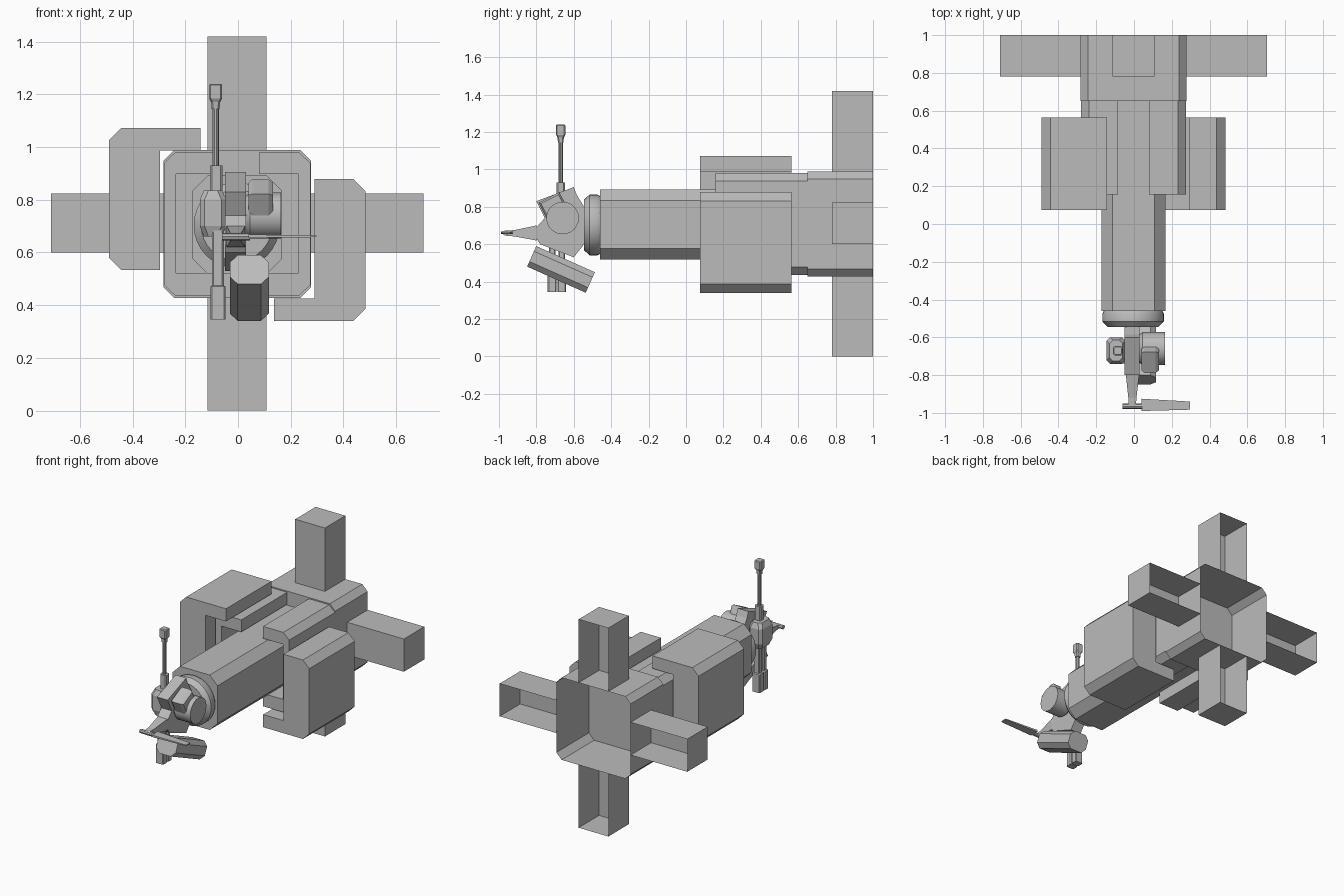
import bpy, bmesh, math
from mathutils import Matrix, Vector

if "Cube" in bpy.data.objects:
    bpy.data.objects.remove(bpy.data.objects["Cube"])

grey = bpy.data.materials.new("hull_grey")
grey.diffuse_color = (0.5, 0.5, 0.5, 1)
grey.use_nodes = True
grey.node_tree.nodes["Principled BSDF"].inputs["Base Color"].default_value = grey.diffuse_color
CX, CZ = -0.003, 0.708


def finish(name, bm, smooth=False):
    bmesh.ops.recalc_face_normals(bm, faces=bm.faces)
    me = bpy.data.meshes.new(name)
    bm.to_mesh(me)
    bm.free()
    me.materials.append(grey)
    ob = bpy.data.objects.new(name, me)
    bpy.context.collection.objects.link(ob)
    if smooth:
        bpy.ops.object.select_all(action='DESELECT')
        bpy.context.view_layer.objects.active = ob
        ob.select_set(True)
        bpy.ops.object.shade_smooth_by_angle(angle=math.radians(35))
    return ob


def place(p, axis, t):
    """Put a 2D profile point into space at distance t along an axis."""
    return {'X': (t, p[0], p[1]), 'Y': (p[0], t, p[1]), 'Z': (p[0], p[1], t)}[axis]


def loft(name, sections, axis, open_end=False, smooth=False):
    """Skin a list of (distance, profile) sections."""
    bm = bmesh.new()
    rings = [[bm.verts.new(place(p, axis, t)) for p in prof] for t, prof in sections]
    n = len(rings[0])
    for a, b in zip(rings, rings[1:]):
        for i in range(n):
            j = (i + 1) % n
            bm.faces.new((a[i], a[j], b[j], b[i]))
    bm.faces.new(rings[0])
    if not open_end:
        bm.faces.new(rings[-1])
    return finish(name, bm, smooth)


def prism(name, prof, axis, a, b, **kw):
    return loft(name, [(a, prof), (b, prof)], axis, **kw)


def octagon(cx, cy, hx, hy, c):
    q = [(hx, hy - c), (hx - c, hy), (c - hx, hy), (-hx, hy - c),
         (-hx, c - hy), (c - hx, -hy), (hx - c, -hy), (hx, c - hy)]
    return [(cx + x, cy + y) for x, y in q]


def rect(x0, x1, y0, y1):
    return [(x0, y0), (x1, y0), (x1, y1), (x0, y1)]


def circle(cx, cy, r, n=24):
    return [(cx + r * math.cos(2 * math.pi * i / n), cy + r * math.sin(2 * math.pi * i / n))
            for i in range(n)]


def spin_about(ob, deg, y, z):
    """Tilt a part about the x axis through (y, z)."""
    c = Vector((0, y, z))
    ob.data.transform(Matrix.Translation(c) @ Matrix.Rotation(math.radians(deg), 4, 'X')
                      @ Matrix.Translation(-c))


# Rear housing and four fins, all open at the back
prism("rear_housing", octagon(CX, CZ, 0.28, 0.28, 0.04), 'Y', 0.65, 1.0, open_end=True)
for name, r in (("top_fin", rect(CX - 0.112, CX + 0.112, 0.988, 1.42)),
                ("bottom_fin", rect(CX - 0.112, CX + 0.112, 0, 0.428)),
                ("left_fin", rect(-0.71, CX - 0.28, 0.60, 0.823)),
                ("right_fin", rect(CX + 0.28, 0.704, 0.60, 0.823))):
    prism(name, r, 'Y', 0.78, 1.0, open_end=True)

# Long barrel running into the housing
prism("barrel", octagon(CX, 0.705, 0.17, 0.187, 0.058), 'Y', -0.46, 0.65)

# Channel-shaped inner panels and angled outer panels, in turned pairs
channel = [(0.082, 0.272), (0.235, 0.272), (0.278, 0.23), (0.278, -0.23), (0.235, -0.272),
           (0.082, -0.272), (0.082, -0.185), (0.232, -0.185), (0.232, 0.19), (0.082, 0.19)]
bracket = [(0.293, 0.172), (0.44, 0.172), (0.487, 0.125), (0.487, -0.32), (0.44, -0.366),
           (0.14, -0.366), (0.14, -0.28), (0.293, -0.28)]
for side, s in (("right", 1), ("left", -1)):
    prism(side + "_inner_panel", [(CX + s * x, CZ + z) for x, z in channel], 'Y', 0.157, 0.65)
    prism(side + "_outer_panel", [(CX + s * x, 0.706 + s * z) for x, z in bracket], 'Y', 0.075, 0.565)

# Round collar at the front of the barrel
loft("collar", [(y, circle(-0.005, 0.703, r, 32)) for y, r in
                ((-0.46, 0.155), (-0.475, 0.163), (-0.515, 0.163), (-0.545, 0.135))],
     'Y', smooth=True)

# Head plate and its tapering nose
head = [(-0.80, 0.83), (-0.60, 0.905), (-0.585, 0.865), (-0.545, 0.80), (-0.545, 0.60),
        (-0.60, 0.53), (-0.78, 0.60), (-0.80, 0.63), (-0.80, 0.69), (-0.755, 0.74)]
prism("head", head, 'X', -0.05, 0.03)
loft("nose", [(-0.80, rect(-0.043, 0.027, 0.62, 0.70)),
              (-0.92, rect(-0.03, 0.013, 0.642, 0.675)),
              (-0.97, rect(-0.027, 0.01, 0.646, 0.672))], 'Y')

# Nose hinge with a thin blade reaching sideways
prism("blade_hinge", circle(-0.965, 0.66, 0.014, 8), 'X', -0.06, 0.045)
loft("blade", [(0.04, rect(-0.99, -0.925, 0.655, 0.668)),
               (0.297, rect(-0.983, -0.94, 0.658, 0.665))], 'X')

# Side drum with a sight box on top
loft("drum", [(0.03, circle(-0.66, 0.74, 0.075)), (0.045, circle(-0.66, 0.74, 0.087)),
              (0.163, circle(-0.66, 0.74, 0.087))], 'X', smooth=True)
sight = loft("sight_box", [(0.04, rect(-0.76, -0.655, 0.755, 0.845)),
                           (0.055, rect(-0.77, -0.645, 0.745, 0.855)),
                           (0.115, rect(-0.77, -0.645, 0.745, 0.855)),
                           (0.132, rect(-0.76, -0.655, 0.755, 0.845))], 'X')
spin_about(sight, 27, -0.71, 0.80)

# Tilted pod under the head
pod = prism("lower_pod", octagon(0.043, 0.465, 0.074, 0.06, 0.03), 'Y', -0.84, -0.497)
spin_about(pod, -24, -0.668, 0.465)

# Mast: hub, sleeve, rod and tip
loft("mast_hub", [(z, octagon(-0.095, -0.67, w, w + 0.02, 0.018)) for z, w in
                  ((0.66, 0.035), (0.70, 0.05), (0.80, 0.05), (0.835, 0.035))], 'Z')
prism("mast_sleeve", octagon(-0.083, -0.67, 0.024, 0.022, 0.008), 'Z', 0.80, 0.93)
prism("mast_rod", circle(-0.085, -0.67, 0.012, 10), 'Z', 0.92, 1.18)
loft("mast_tip", [(z, octagon(-0.085, -0.67, w, w, 0.006)) for z, w in
                  ((1.145, 0.015), (1.17, 0.017), (1.185, 0.025), (1.235, 0.025), (1.24, 0.02))], 'Z')

# Twin tubes hanging below the hub
for i, y in enumerate((-0.716, -0.665)):
    loft("hanging_tube_%d" % (i + 1),
         [(z, octagon(-0.076, y, w, w * 0.8, 0.006)) for z, w in
          ((0.345, 0.029), (0.47, 0.029), (0.475, 0.022), (0.69, 0.022))], 'Z')
